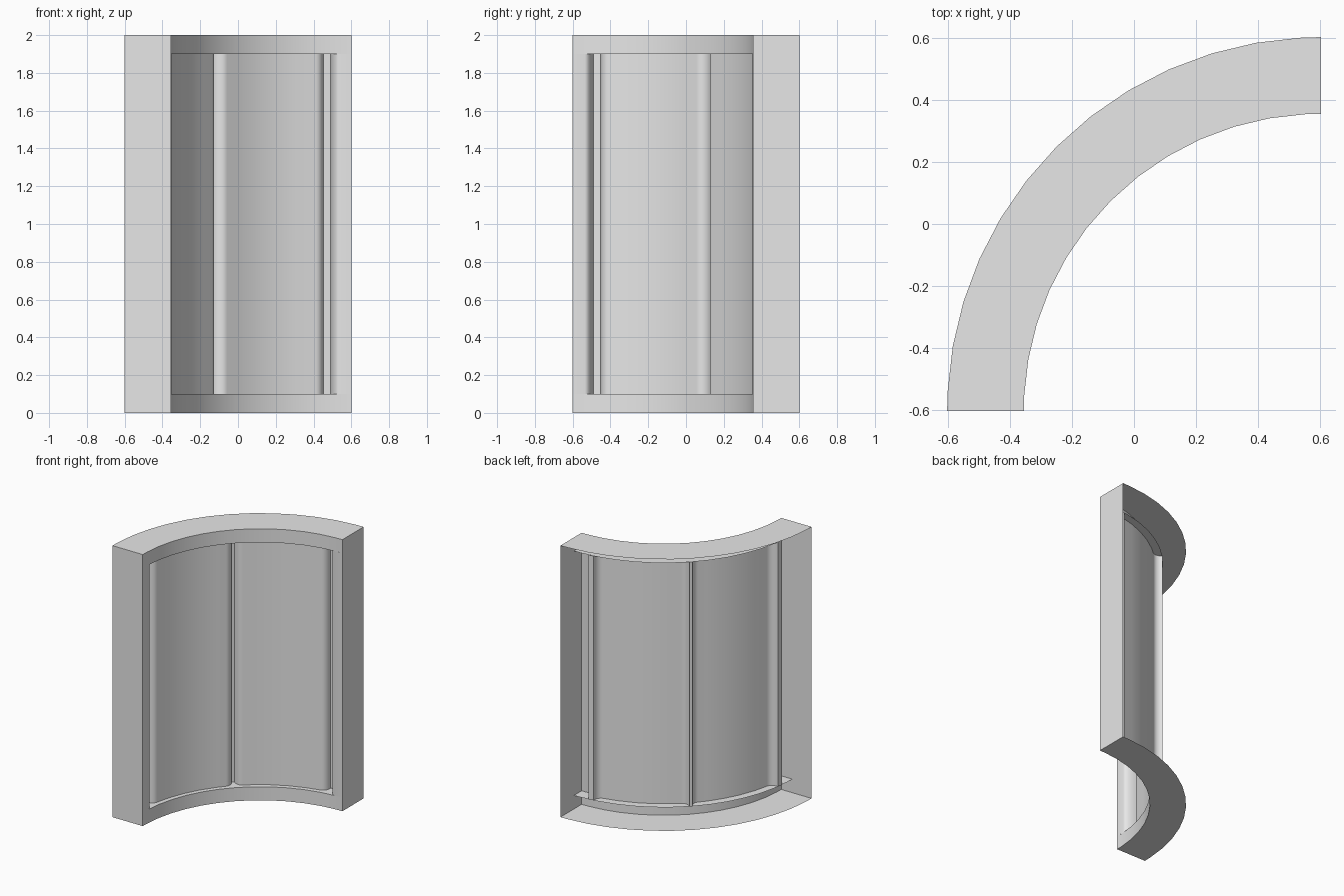
import bpy, bmesh
from math import sin, cos, pi, radians

cube = bpy.data.objects.get("Cube")
if cube:
    bpy.data.objects.remove(cube, do_unlink=True)

# Plan dimensions: a quarter ring around one corner
HALF = 0.602
R_OUT, R_IN, R_SEAM, R_PAD = 1.204, 0.957, 1.047, 0.99
HEIGHT, RAIL = 2.0, 0.1

grey = bpy.data.materials.new("light grey")
grey.use_nodes = True
grey.diffuse_color = (0.8, 0.8, 0.8, 1)
grey.node_tree.nodes["Principled BSDF"].inputs["Base Color"].default_value = (0.8, 0.8, 0.8, 1)


def place(angle, r, z):
    a = radians(angle)
    return (HALF - r * sin(a), -HALF + r * cos(a), z)


def arc(r, z):
    return [place(a, r, z) for a in ANGLES]


def make_part(name, strips):
    """Each strip is a pair of equal paths, bridged with quads."""
    bm = bmesh.new()
    for path_a, path_b in strips:
        va = [bm.verts.new(p) for p in path_a]
        vb = [bm.verts.new(p) for p in path_b]
        for i in range(len(va) - 1):
            bm.faces.new((va[i], vb[i], vb[i + 1], va[i + 1]))
    bmesh.ops.remove_doubles(bm, verts=bm.verts, dist=0.0005)
    mesh = bpy.data.meshes.new(name)
    bm.to_mesh(mesh)
    bm.free()
    mesh.materials.append(grey)
    obj = bpy.data.objects.new(name, mesh)
    bpy.context.collection.objects.link(obj)
    bpy.ops.object.select_all(action="DESELECT")
    obj.select_set(True)
    bpy.context.view_layer.objects.active = obj
    bpy.ops.object.shade_smooth_by_angle(angle=radians(30))
    return obj


def rounded(a_front, a_seam, r_front, steps=6):
    """Quarter-round edge from the front surface back to the seam."""
    pts = []
    for i in range(steps + 1):
        t = i / steps * pi / 2
        pts.append((a_front + (a_seam - a_front) * sin(t),
                    R_SEAM + (r_front - R_SEAM) * cos(t)))
    return pts


ANGLES = [0] + [3 + 7 * i for i in range(13)] + [90]
LOW, HIGH = RAIL, HEIGHT - RAIL

# Top and bottom caps
make_part("top_cap", [(arc(R_IN, HEIGHT), arc(R_OUT, HEIGHT))])
make_part("bottom_cap", [(arc(R_OUT, 0), arc(R_IN, 0))])

# Rails with the ledges that frame the recess
make_part("bottom_rail", [(arc(R_IN, 0), arc(R_IN, LOW)),
                          (arc(R_IN, LOW), arc(R_SEAM, LOW))])
make_part("top_rail", [(arc(R_IN, HIGH), arc(R_IN, HEIGHT)),
                       (arc(R_SEAM, HIGH), arc(R_IN, HIGH))])

# Flat end panels
for name, angle in (("left_end_panel", 0), ("front_end_panel", 90)):
    inner = [place(angle, R_IN, z) for z in (0, HEIGHT)]
    outer = [place(angle, R_OUT, z) for z in (0, HEIGHT)]
    make_part(name, [(inner, outer) if angle == 0 else (outer, inner)])

# Padded wall: rounded post, seam, pad, middle seam, then mirrored
half = [(0, R_IN)] + rounded(4.0, 6.2, R_IN)
half += rounded(11.0, 8.3, R_PAD)[::-1]
half += [(a, R_PAD) for a in (17, 24, 31, 38)]
half += rounded(41.7, 44.5, R_PAD)
profile = half + [(90 - a, r) for a, r in reversed(half)]
make_part("padded_wall", [([place(a, r, LOW) for a, r in profile],
                           [place(a, r, HIGH) for a, r in profile])])
